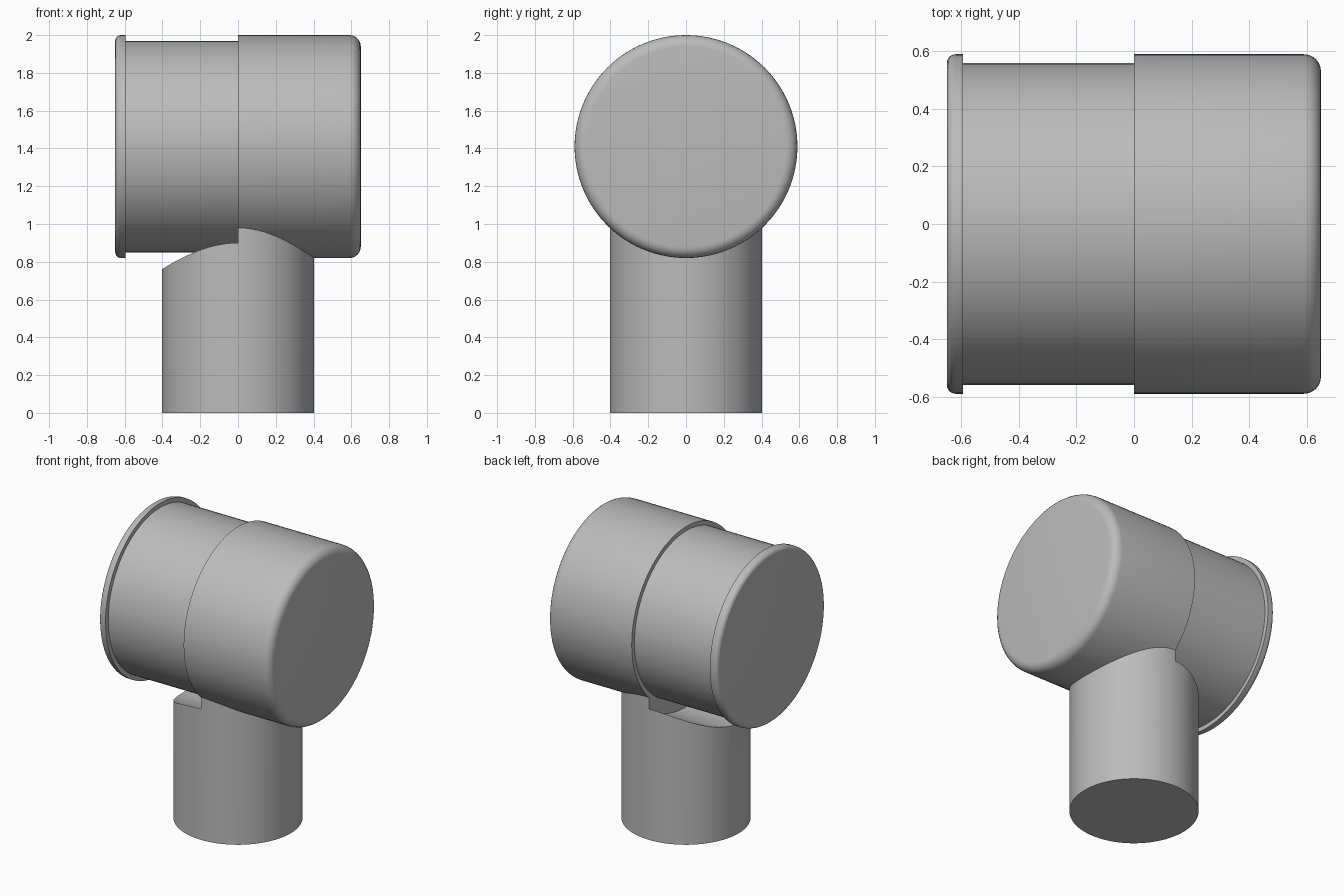
import bpy, bmesh, math
from mathutils import Vector

if "Cube" in bpy.data.objects:
    bpy.data.objects.remove(bpy.data.objects["Cube"])

AXIS_Z = 1.41      # height of the head's axis
R = 0.59           # head radius

grey = bpy.data.materials.new("plain grey")
grey.diffuse_color = (0.5, 0.5, 0.5, 1)
grey.use_nodes = True
grey.node_tree.nodes["Principled BSDF"].inputs["Base Color"].default_value = grey.diffuse_color


def lathe(name, profile, axis, location, steps=96):
    """Spin (along, radius) points round an axis: 'X' or 'Z'."""
    bm = bmesh.new()
    rings = []
    for a, r in profile:
        ring = []
        for i in range(steps):
            t = 2 * math.pi * i / steps
            c, s = r * math.cos(t), r * math.sin(t)
            ring.append(bm.verts.new((a, c, s) if axis == 'X' else (c, s, a)))
        rings.append(ring)
    for p, q in zip(rings, rings[1:]):
        for i in range(steps):
            j = (i + 1) % steps
            bm.faces.new((p[i], p[j], q[j], q[i]))
    bm.faces.new(rings[0])
    bm.faces.new(rings[-1])
    bmesh.ops.recalc_face_normals(bm, faces=bm.faces[:])
    mesh = bpy.data.meshes.new(name)
    bm.to_mesh(mesh)
    bm.free()
    mesh.materials.append(grey)
    ob = bpy.data.objects.new(name, mesh)
    ob.location = Vector(location)
    bpy.context.collection.objects.link(ob)
    return ob


def smooth(ob):
    bpy.ops.object.select_all(action='DESELECT')
    bpy.context.view_layer.objects.active = ob
    ob.select_set(True)
    bpy.ops.object.shade_smooth_by_angle(angle=math.radians(30))


def fillet(x, radius, side, n=6):
    """Quarter-round from the end face at x to the outer radius."""
    return [(x - side * radius * (1 - math.sin(math.pi / 2 * (1 - k / n))),
             R - radius * (1 - math.sin(math.pi / 2 * k / n))) for k in range(n + 1)]


# Head: rim at the left, narrow barrel, wide barrel with rounded end
profile = (fillet(-0.65, 0.03, -1)
           + [(-0.595, R), (-0.595, 0.56), (0, 0.56), (0, R)]
           + fillet(0.65, 0.06, 1)[::-1])
head = lathe("head", profile, 'X', (0, 0, AXIS_Z))
smooth(head)

# Handle: upright cylinder with a saddle top, stepped at the middle
handle = lathe("handle", [(0, 0.403), (1.2, 0.403)], 'Z', (0, 0, 0))
cutter = lathe("saddle_cutter", [(-1, 0.65), (0, 0.65), (0, 0.585), (1, 0.585)],
               'X', (0, 0, AXIS_Z))
cut = handle.modifiers.new("saddle", 'BOOLEAN')
cut.operation = 'DIFFERENCE'
cut.solver = 'EXACT'
cut.object = cutter
bpy.context.view_layer.objects.active = handle
handle.select_set(True)
bpy.ops.object.select_all(action='DESELECT')
handle.select_set(True)
bpy.ops.object.modifier_apply(modifier=cut.name)
bpy.data.objects.remove(cutter)
smooth(handle)
